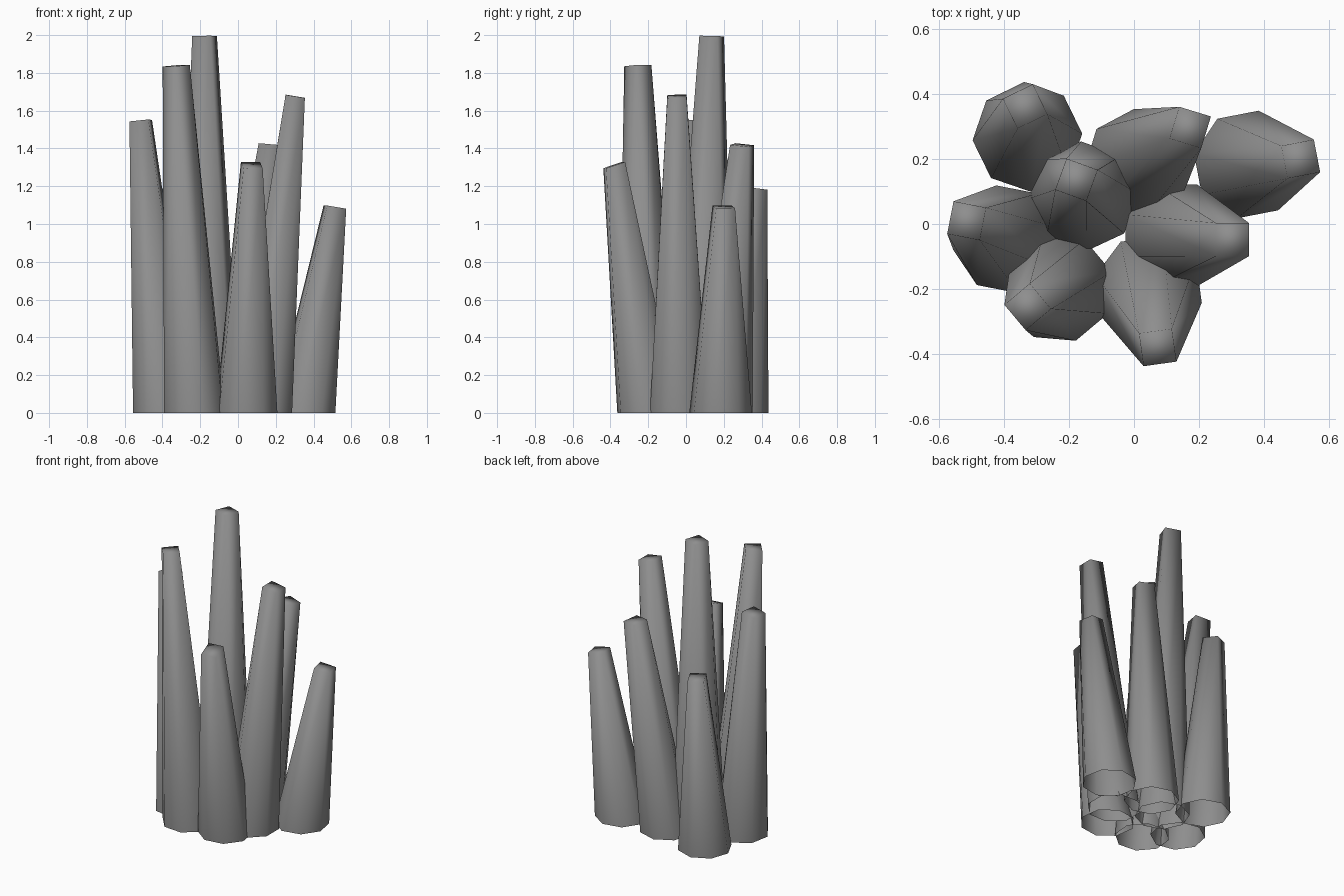
import bpy, bmesh
from math import radians, cos, sin, sqrt
from mathutils import Vector

if "Cube" in bpy.data.objects:
    bpy.data.objects.remove(bpy.data.objects["Cube"])

BASE_R = 0.169            # octagonal foot radius
TIP_R = 0.102 / sqrt(2)   # square tip corner radius

# name, base centre, tip centre, height, twist in degrees, cap tilt relative to lean
SPIRES = [
    ("spire_back_left",    (-0.328, 0.268), (-0.335, 0.362), 1.19, 26, 1.6),
    ("spire_left",         (-0.39, -0.047), (-0.515, 0.01),  1.547, -11, 1.2),
    ("spire_tallest",      (-0.155, 0.085), (-0.177, 0.136), 1.995, -20, 1.0),
    ("spire_front_left",   (-0.23, -0.198), (-0.327, -0.255), 1.838, 40, 1.2),
    ("spire_front",        (0.045, -0.2),   (0.073, -0.38),  1.312, 8, 2.4),
    ("spire_right_centre", (0.13, -0.035),  (0.303, -0.048), 1.676, 0, 1.6),
    ("spire_back",         (0.015, 0.185),  (0.173, 0.297),  1.418, -17, 1.0),
    ("spire_right",        (0.35, 0.183),   (0.513, 0.2),    1.09, 11, 1.1),
]

# Dark grey stone
stone = bpy.data.materials.new("dark_stone")
stone.diffuse_color = (0.27, 0.27, 0.27, 1)
stone.use_nodes = True
stone.node_tree.nodes["Principled BSDF"].inputs["Base Color"].default_value = stone.diffuse_color


def polar(centre, radius, degrees):
    a = radians(degrees)
    return centre[0] + radius * cos(a), centre[1] + radius * sin(a)


def make_spire(name, base, tip, height, twist, tilt):
    bm = bmesh.new()
    lean = (Vector(tip) - Vector(base)) / height
    foot = [bm.verts.new((*polar(base, BASE_R, twist + 22.5 + 45 * i), 0))
            for i in range(8)]
    top = []
    for i in range(4):
        x, y = polar(tip, TIP_R, twist + 45 + 90 * i)
        z = height - tilt * lean.dot(Vector((x - tip[0], y - tip[1])))
        top.append(bm.verts.new((x, y, z)))
    # Each tip corner meets one foot edge; quads fill between corners
    for i in range(4):
        a, b, c = foot[2 * i], foot[2 * i + 1], foot[(2 * i + 2) % 8]
        bm.faces.new((a, b, top[i]))
        bm.faces.new((b, c, top[(i + 1) % 4], top[i]))
    bm.faces.new(top)   # cap; the foot stays open
    for f in bm.faces:
        f.smooth = True
    mesh = bpy.data.meshes.new(name)
    bm.to_mesh(mesh)
    bm.free()
    mesh.materials.append(stone)
    bpy.context.collection.objects.link(bpy.data.objects.new(name, mesh))


for spire in SPIRES:
    make_spire(*spire)
